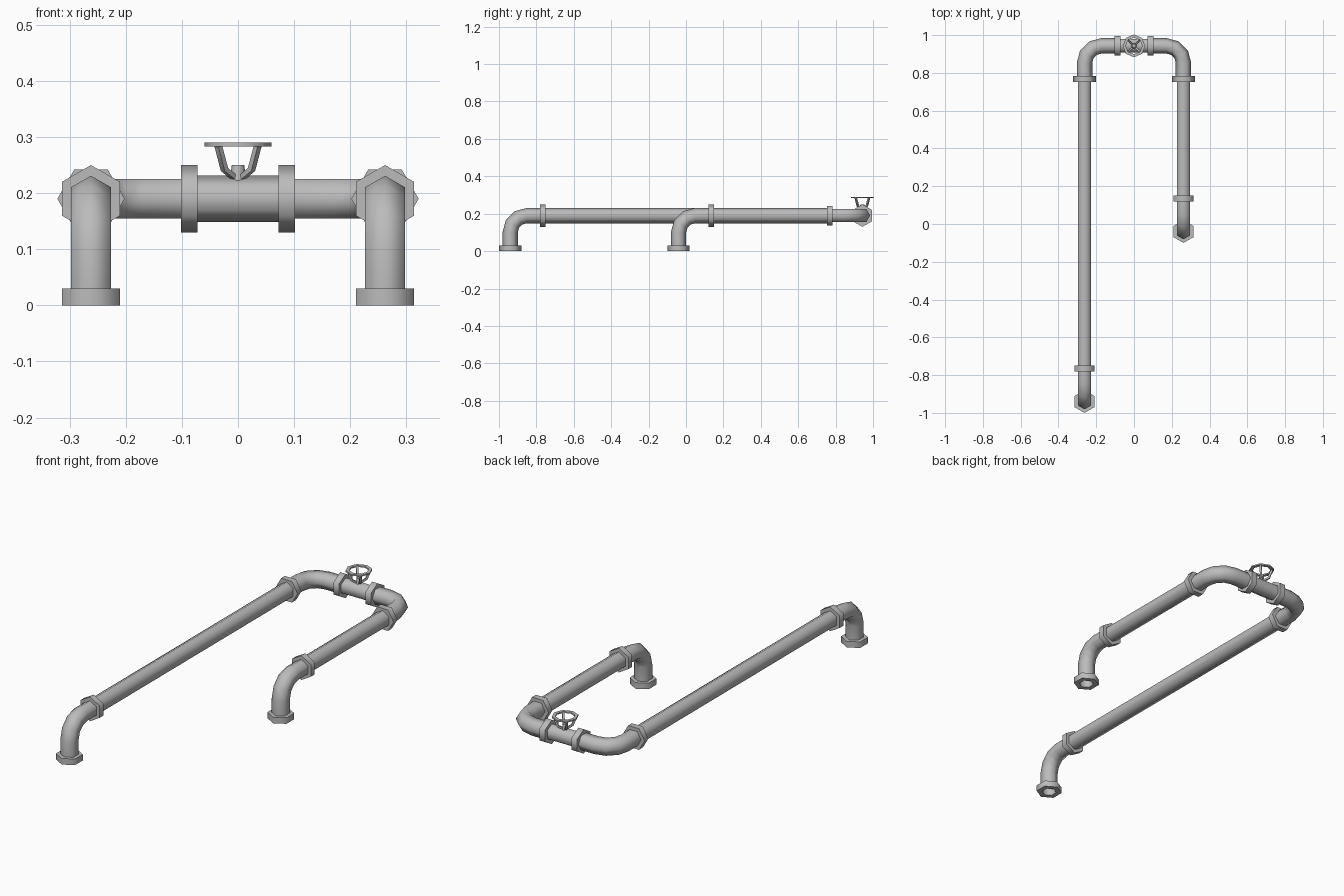
import bpy, bmesh, math
from mathutils import Vector

cube = bpy.data.objects.get("Cube")
if cube:
    bpy.data.objects.remove(cube, do_unlink=True)

X, Y, Z = Vector((1, 0, 0)), Vector((0, 1, 0)), Vector((0, 0, 1))
PIPE_R, FLANGE_R, BORE_R = 0.041, 0.06, 0.034
THICK, BEND_R, STUB = 0.03, 0.09, 0.07
SIDE_X, PIPE_Z, BACK_Y = 0.262, 0.19, 0.943

grey = bpy.data.materials.new("pipe_grey")
grey.use_nodes = True
grey.diffuse_color = (0.5, 0.5, 0.5, 1)
grey.node_tree.nodes["Principled BSDF"].inputs["Base Color"].default_value = (0.5, 0.5, 0.5, 1)


def ring(center, a, b, radius, sides=6):
    """Polygon whose first corner points along a."""
    turns = [2 * math.pi * i / sides for i in range(sides)]
    return [center + radius * (math.cos(t) * a + math.sin(t) * b) for t in turns]


def loft(name, rings, loop=False, caps=False, angle=65):
    """Skin a list of rings with quads."""
    bm = bmesh.new()
    loops = [[bm.verts.new(p) for p in r] for r in rings]
    pairs = list(zip(loops, loops[1:]))
    if loop:
        pairs.append((loops[-1], loops[0]))
    n = len(loops[0])
    for low, high in pairs:
        for i in range(n):
            j = (i + 1) % n
            bm.faces.new((low[i], low[j], high[j], high[i]))
    if caps:
        bm.faces.new(loops[0])
        bm.faces.new(loops[-1])
    bmesh.ops.recalc_face_normals(bm, faces=bm.faces)
    mesh = bpy.data.meshes.new(name)
    bm.to_mesh(mesh)
    bm.free()
    mesh.materials.append(grey)
    obj = bpy.data.objects.new(name, mesh)
    bpy.context.collection.objects.link(obj)
    bpy.ops.object.select_all(action='DESELECT')
    obj.select_set(True)
    bpy.context.view_layer.objects.active = obj
    bpy.ops.object.shade_smooth_by_angle(angle=math.radians(angle))
    return obj


def straight(name, start, end, corner):
    """Straight hexagonal pipe."""
    b = (end - start).normalized().cross(corner)
    loft(name, [ring(p, corner, b, PIPE_R) for p in (start, end)])


def collar(name, start, axis, corner, inner=BORE_R, outer=FLANGE_R, thick=THICK, sides=6):
    """Flat polygonal ring."""
    b = axis.cross(corner)
    end = start + axis * thick
    loft(name, [ring(p, corner, b, r, sides) for p, r in
                ((start, outer), (end, outer), (end, inner), (start, inner))], loop=True)


def elbow(name, start, d, t):
    """Quarter bend leaving along d and turning towards t."""
    b = d.cross(t)
    pivot = start + STUB * d + BEND_R * t
    rings = [ring(start, -t, b, PIPE_R)]
    for i in range(4):
        th = math.pi / 2 * i / 3
        radial = math.sin(th) * d - math.cos(th) * t
        rings.append(ring(pivot + BEND_R * radial, radial, b, PIPE_R))
    rings.append(ring(pivot + BEND_R * d + STUB * t, d, b, PIPE_R))
    loft(name, rings)


# Two branches: floor flange, riser bend, straight run, rear bend, valve flange
reach = BEND_R + STUB
for side, sx, foot_y in (("right", -1, -0.94), ("left", 1, -0.04)):
    foot = Vector((sx * SIDE_X, foot_y, 0))
    front = Vector((sx * SIDE_X, foot_y + reach, PIPE_Z))
    back = Vector((sx * SIDE_X, BACK_Y - reach, PIPE_Z))
    collar(side + "_floor_flange", foot, Z, Y)
    elbow(side + "_riser_elbow", foot + Z * THICK, Z, Y)
    collar(side + "_front_flange", front, Y, Z)
    straight(side + "_long_pipe", front + Y * THICK, back - Y * THICK, Z)
    collar(side + "_back_flange", back, -Y, X)
    elbow(side + "_back_elbow", back, Y, X * -sx)
    collar(side + "_valve_flange", Vector((sx * 0.102, BACK_Y, PIPE_Z)), X * -sx, Z)

# Valve body and stem
valve = Vector((0, BACK_Y, PIPE_Z))
straight("valve_body", valve - X * 0.072, valve + X * 0.072, Z)
hub = Vector((0, BACK_Y, 0))
loft("valve_stem", [ring(hub + Z * z, X, Y, r, 8) for z, r in ((0.215, 0.016), (0.25, 0.011))],
     caps=True, angle=50)

# Handwheel rim and four bent arms
collar("handwheel_rim", hub + Z * 0.283, Z, X, inner=0.044, thick=0.007, sides=8)
for i in range(4):
    th = math.pi / 4 + i * math.pi / 2
    out = Vector((math.cos(th), math.sin(th), 0))
    u = (out * 0.85 - Z * 0.5).normalized()
    v = Z.cross(out)
    path = [hub + out * r + Z * z for r, z in ((0.01, 0.228), (0.034, 0.242), (0.05, 0.285))]
    loft("handwheel_arm_%d" % (i + 1),
         [ring(p, (u + v).normalized(), (v - u).normalized(), 0.007, 4) for p in path],
         caps=True, angle=50)
